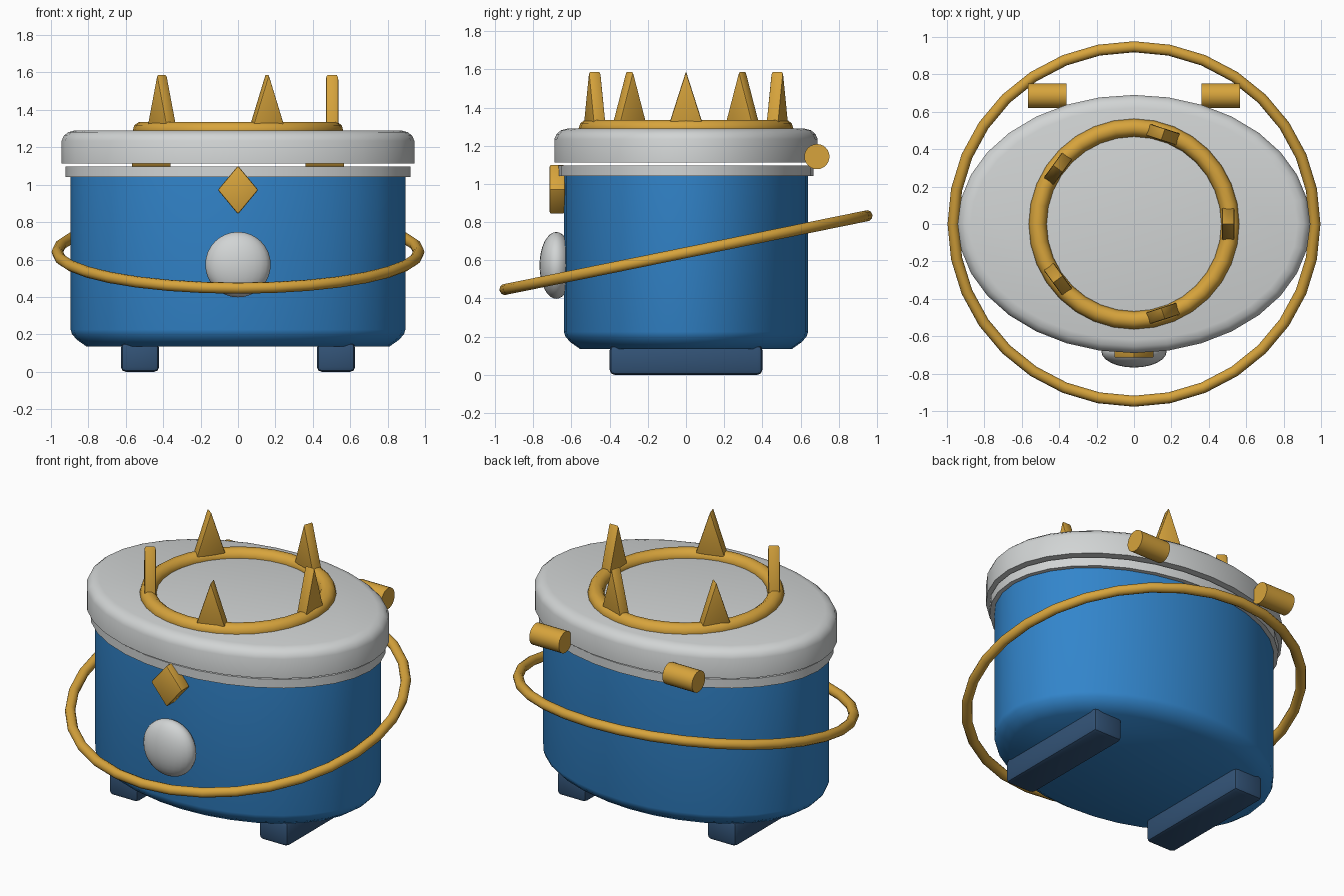
import bpy, bmesh, math
from mathutils import Matrix, Vector

if "Cube" in bpy.data.objects:
    bpy.data.objects.remove(bpy.data.objects["Cube"])


def material(name, rgb):
    m = bpy.data.materials.new(name)
    m.diffuse_color = (*rgb, 1)
    m.use_nodes = True
    m.node_tree.nodes["Principled BSDF"].inputs["Base Color"].default_value = m.diffuse_color
    return m


BLUE = material("blue", (0.032, 0.235, 0.60))
NAVY = material("navy", (0.032, 0.085, 0.18))
GOLD = material("gold", (0.68, 0.37, 0.045))
GREY = material("light grey", (0.64, 0.66, 0.66))


def finish(name, bm, mat, angle=50, bevel=0):
    """Turn a bmesh into a named, coloured, smooth-by-angle object."""
    bmesh.ops.recalc_face_normals(bm, faces=bm.faces)
    me = bpy.data.meshes.new(name)
    bm.to_mesh(me)
    bm.free()
    me.materials.append(mat)
    ob = bpy.data.objects.new(name, me)
    bpy.context.collection.objects.link(ob)
    bpy.ops.object.select_all(action='DESELECT')
    ob.select_set(True)
    bpy.context.view_layer.objects.active = ob
    if bevel:
        b = ob.modifiers.new("bevel", 'BEVEL')
        b.width, b.segments = bevel, 2
        bpy.ops.object.modifier_apply(modifier=b.name)
    bpy.ops.object.shade_smooth_by_angle(angle=math.radians(angle))
    return ob


def oval(name, rx, ry, profile, mat, n=32):
    """Stack elliptical rings given as (inset from the rim, z) and cap both ends."""
    bm = bmesh.new()
    rings = []
    for inset, z in profile:
        rings.append([bm.verts.new(((rx - inset) * math.cos(2 * math.pi * i / n),
                                    (ry - inset) * math.sin(2 * math.pi * i / n), z))
                      for i in range(n)])
    for a, b in zip(rings, rings[1:]):
        for i in range(n):
            j = (i + 1) % n
            bm.faces.new((a[i], a[j], b[j], b[i]))
    bm.faces.new(rings[0])
    bm.faces.new(rings[-1])
    return finish(name, bm, mat)


def ring(name, major, minor, z, tilt, mat, n=32, m=10):
    """Torus tilted about the x axis."""
    bm = bmesh.new()
    rot = Matrix.Rotation(tilt, 3, 'X')
    loops = []
    for i in range(n):
        a = 2 * math.pi * i / n
        loop = []
        for k in range(m):
            t = 2 * math.pi * k / m
            r = major + minor * math.cos(t)
            p = rot @ Vector((r * math.cos(a), r * math.sin(a), minor * math.sin(t)))
            loop.append(bm.verts.new(p + Vector((0, 0, z))))
        loops.append(loop)
    for i in range(n):
        a, b = loops[i], loops[(i + 1) % n]
        for k in range(m):
            l = (k + 1) % m
            bm.faces.new((a[k], b[k], b[l], a[l]))
    return finish(name, bm, mat, 60)


def plate(name, outline, depth, matrix, mat, bevel):
    """Outline in local y/z, extruded symmetrically along local x."""
    bm = bmesh.new()
    back, front = [[bm.verts.new((s * depth / 2, y, z)) for y, z in outline] for s in (-1, 1)]
    bm.faces.new(back)
    bm.faces.new(front)
    for i in range(len(outline)):
        j = (i + 1) % len(outline)
        bm.faces.new((back[i], back[j], front[j], front[i]))
    bm.transform(matrix)
    return finish(name, bm, mat, 30, bevel)


# Oval tub, rim band and floating lid
oval("body", 0.895, 0.64, [(0.085, 0.135), (0.035, 0.17), (0.008, 0.20), (0, 0.225), (0, 1.08)], BLUE)
oval("rim_band", 0.922, 0.668, [(0, 1.042), (0, 1.097)], GREY)
oval("lid", 0.943, 0.69, [(0, 1.113), (0, 1.235), (0.012, 1.262), (0.035, 1.281), (0.07, 1.29)], GREY)

# Ring on the lid with five wedge spikes
ring("crown_ring", 0.515, 0.048, 1.29, 0, GOLD)
for i in range(5):
    m = (Matrix.Rotation(2 * math.pi * i / 5, 4, 'Z') @ Matrix.Translation((0.503, 0, 0)))
    plate(f"crown_spike_{i + 1}", [(-0.088, 1.315), (0.088, 1.315), (0, 1.59)], 0.066, m, GOLD, 0.008)

# Tilted carrying handle
ring("handle_ring", 0.967, 0.03, 0.64, math.radians(11.5), GOLD)

# Front button and diamond clasp
bm = bmesh.new()
bmesh.ops.create_uvsphere(bm, u_segments=24, v_segments=16, radius=1)
bm.transform(Matrix.Translation((0, -0.68, 0.573)) @ Matrix.Diagonal((0.175, 0.0875, 0.175, 1)))
finish("front_button", bm, GREY)
plate("clasp", [(-0.108, 0), (0, -0.13), (0.108, 0), (0, 0.13)], 0.08,
      Matrix.Translation((0, -0.675, 0.972)) @ Matrix.Rotation(math.pi / 2, 4, 'Z'), GOLD, 0.008)

# Mirrored feet and rear hinge barrels
for side, s in (("left", -1), ("right", 1)):
    bm = bmesh.new()
    bmesh.ops.create_cube(bm, size=1)
    bm.transform(Matrix.Translation((s * 0.524, 0, 0.077)) @ Matrix.Diagonal((0.204, 0.8, 0.154, 1)))
    finish(f"foot_{side}", bm, NAVY, 30, 0.025)
    bm = bmesh.new()
    bmesh.ops.create_cone(bm, cap_ends=True, segments=24, radius1=0.066, radius2=0.066, depth=0.206)
    bm.transform(Matrix.Translation((s * 0.465, 0.686, 1.143)) @ Matrix.Rotation(math.pi / 2, 4, 'Y'))
    finish(f"hinge_{side}", bm, GOLD)
